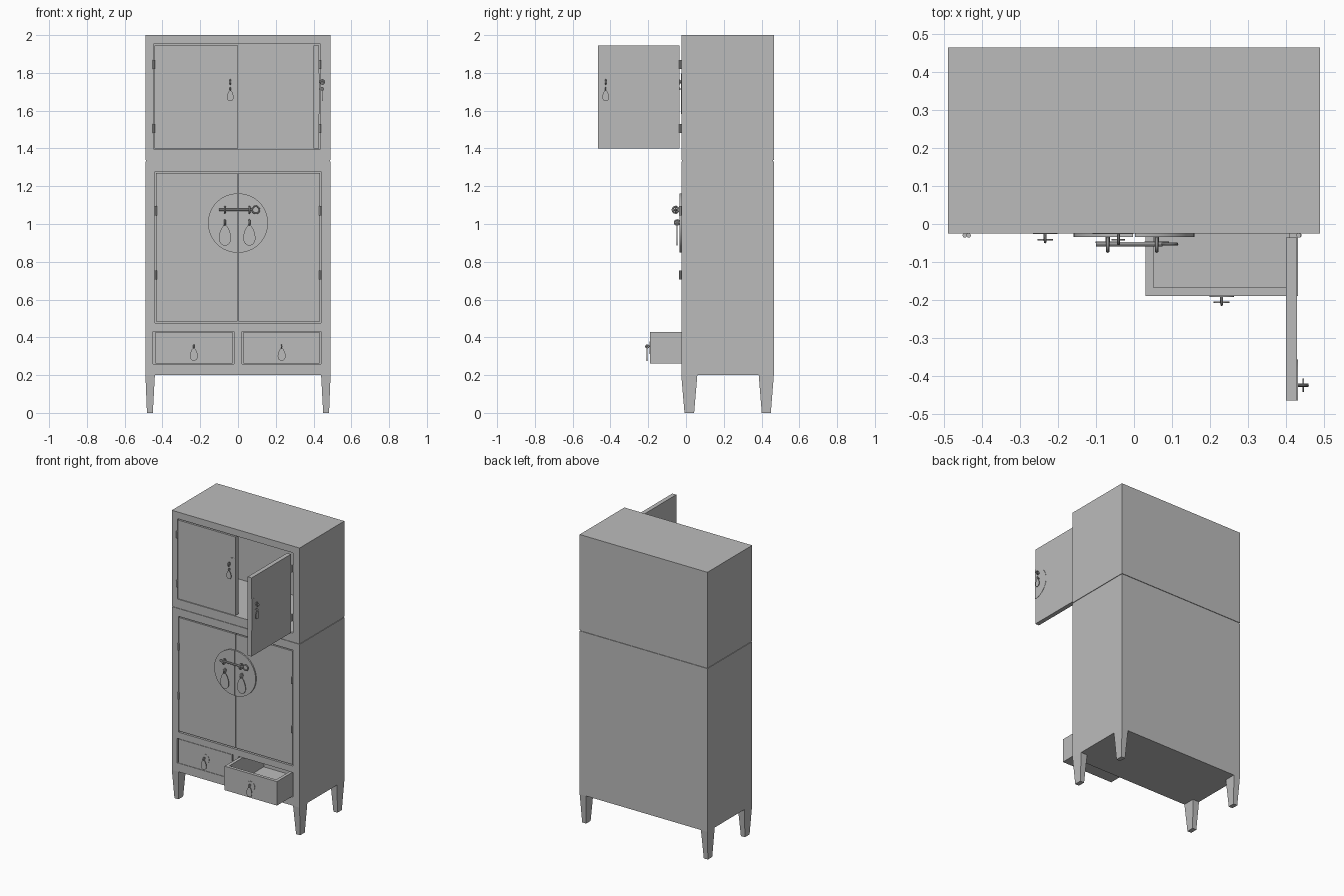
import bpy, bmesh
from math import pi, sin, cos
from mathutils import Matrix, Vector

cube = bpy.data.objects.get("Cube")
if cube:
    bpy.data.objects.remove(cube, do_unlink=True)

grey = bpy.data.materials.new("plain grey")
grey.use_nodes = True
COLOR = (0.5, 0.5, 0.5, 1)
grey.diffuse_color = COLOR
grey.node_tree.nodes["Principled BSDF"].inputs["Base Color"].default_value = COLOR

FRONT, BACK, HALF = -0.025, 0.465, 0.49


def add(name, bm, xf=None, smooth=False):
    if xf:
        bm.transform(xf)
    bmesh.ops.recalc_face_normals(bm, faces=bm.faces)
    mesh = bpy.data.meshes.new(name)
    bm.to_mesh(mesh)
    bm.free()
    mesh.materials.append(grey)
    ob = bpy.data.objects.new(name, mesh)
    bpy.context.collection.objects.link(ob)
    if smooth:
        bpy.ops.object.select_all(action="DESELECT")
        ob.select_set(True)
        bpy.context.view_layer.objects.active = ob
        bpy.ops.object.shade_smooth_by_angle()
    return ob


def box(name, x, y, z, xf=None):
    bm = bmesh.new()
    bmesh.ops.create_cube(bm, size=1)
    for v in bm.verts:
        v.co = Vector([a + (b - a) * (c + 0.5) for (a, b), c in zip((x, y, z), v.co)])
    return add(name, bm, xf)


def rod(name, start, end, radius, xf=None):
    a, b = Vector(start), Vector(end)
    bm = bmesh.new()
    bmesh.ops.create_cone(bm, cap_ends=True, segments=12, radius1=radius,
                          radius2=radius, depth=(b - a).length)
    turn = (b - a).to_track_quat("Z", "Y").to_matrix().to_4x4()
    bm.transform(Matrix.Translation((a + b) / 2) @ turn)
    return add(name, bm, xf, True)


def ring(name, center, axis, major, minor, xf=None):
    bm = bmesh.new()
    n, m = 20, 8
    rows = [[bm.verts.new(((major + minor * cos(2 * pi * j / m)) * cos(2 * pi * i / n),
                           (major + minor * cos(2 * pi * j / m)) * sin(2 * pi * i / n),
                           minor * sin(2 * pi * j / m))) for j in range(m)] for i in range(n)]
    for i in range(n):
        for j in range(m):
            k, q = (i + 1) % n, (j + 1) % m
            bm.faces.new((rows[i][j], rows[k][j], rows[k][q], rows[i][q]))
    turn = Vector(axis).to_track_quat("Z", "Y").to_matrix().to_4x4()
    bm.transform(Matrix.Translation(center) @ turn)
    return add(name, bm, xf, True)


def plate(name, outline, y0, y1, xf=None):
    """Flat x-z outline given thickness in y."""
    bm = bmesh.new()
    face = bm.faces.new([bm.verts.new((x, y0, z)) for x, z in outline])
    out = bmesh.ops.extrude_face_region(bm, geom=[face])["geom"]
    bmesh.ops.translate(bm, vec=(0, y1 - y0, 0),
                        verts=[g for g in out if isinstance(g, bmesh.types.BMVert)])
    return add(name, bm, xf, True)


def half_disc(name, x, z, radius, side, face_y, thick, xf=None):
    pts = [(x + side * radius * sin(pi * i / 32), z + radius * cos(pi * i / 32)) for i in range(33)]
    return plate(name, pts, face_y, face_y - thick, xf)


def drop_pull(name, x, z, width, height, face_y, reach, xf=None):
    """Teardrop pull hanging below an eyelet whose pin sits at height z."""
    r = width * 0.2
    rod(name + "_pin", (x, face_y, z), (x, face_y - reach, z), r * 0.5, xf)
    ring(name + "_eyelet", (x, face_y - reach * 0.75, z), (1, 0, 0), r, r * 0.4, xf)
    pts = []
    for i in range(28):
        t = 2 * pi * i / 28
        taper = 1 - 0.3 * cos(t)
        pts.append((x + width / 2 * sin(t) * taper, z - height / 2 - r + height / 2 * cos(t)))
    plate(name + "_drop", pts, face_y - reach * 0.7, face_y - reach * 0.7 - 0.004, xf)


def carcass(name, z0, z1, openings):
    """Solid case hollowed out by one cutter per compartment."""
    body = box(name, (-HALF, HALF), (FRONT, BACK), (z0, z1))
    for x, z in openings:
        cutter = box("cutter", x, (FRONT - 0.1, BACK - 0.025), z)
        cutter.hide_render = True
        mod = body.modifiers.new("opening", "BOOLEAN")
        mod.operation, mod.solver, mod.object = "DIFFERENCE", "EXACT", cutter
        bpy.context.view_layer.objects.active = body
        bpy.ops.object.modifier_apply(modifier=mod.name)
        bpy.data.objects.remove(cutter, do_unlink=True)


# Cases
carcass("lower_case", 0.2, 1.332, [((-0.44, 0.44), (0.475, 1.278)),
                                   ((-0.45, -0.02), (0.26, 0.43)),
                                   ((0.02, 0.44), (0.26, 0.43))])
carcass("upper_case", 1.338, 2.0, [((-0.448, 0.438), (1.396, 1.953))])
box("case_seam", (-HALF + 0.004, HALF - 0.004), (FRONT + 0.004, BACK - 0.004), (1.33, 1.34))

# Tapered legs
for sx, side in ((-1, "right"), (1, "left")):
    for y0, y1, end in ((FRONT, 0.06, "front"), (0.385, BACK, "back")):
        leg = box(f"{end}_{side}_leg", sorted((sx * 0.44, sx * HALF)), (y0, y1), (0, 0.2))
        mid = Vector((sx * 0.469, (y0 + y1) / 2, 0))
        for v in leg.data.vertices:
            if v.co.z < 0.1:
                v.co.x = mid.x + (v.co.x - mid.x) * 0.62
                v.co.y = mid.y + (v.co.y - mid.y) * 0.6

# Lower doors with round split backplate, pulls and hinges
for s, side in ((-1, "right"), (1, "left")):
    box(f"lower_{side}_door", sorted((s * 0.003, s * 0.434)), (FRONT, 0.005), (0.484, 1.271))
    half_disc(f"lower_{side}_backplate", s * 0.002, 1.005, 0.157, s, FRONT, 0.009)
    px = -0.069 if s < 0 else 0.06
    drop_pull(f"lower_{side}_pull", px, 1.008, 0.062, 0.11, FRONT, 0.03)
    rod(f"{side}_lock_post", (px, FRONT, 1.075), (px, -0.074, 1.075), 0.005)
    ring(f"{side}_lock_eyelet", (px, -0.055, 1.075), (1, 0, 0), 0.016, 0.005)
    for z in (0.73, 1.07):
        rod(f"lower_{side}_hinge", (s * 0.436, -0.03, z - 0.024), (s * 0.436, -0.03, z + 0.024), 0.006)
    for z in (1.505, 1.845):
        hx = -0.446 if s < 0 else 0.434
        rod(f"upper_{side}_hinge", (hx, -0.03, z - 0.024), (hx, -0.03, z + 0.024), 0.006)

# Sliding bolt with ring end
rod("lock_bolt", (-0.1, -0.053, 1.075), (0.075, -0.053, 1.075), 0.006)
ring("lock_bolt_ring", (0.094, -0.053, 1.075), (0, 1, 0), 0.019, 0.004)


# Upper doors: one closed, one swung open on its hinge
def upper_door(side, x0, x1, free, s, y, xf=None):
    box(f"upper_{side}_door", (x0, x1), (y, y + 0.03), (1.4, 1.945), xf)
    half_disc(f"upper_{side}_backplate", free, 1.69, 0.108, s, y, 0.002, xf)
    drop_pull(f"upper_{side}_pull", free + s * 0.04, 1.715, 0.034, 0.058, y, 0.02, xf)
    rod(f"upper_{side}_knob", (free + s * 0.04, y, 1.752),
        (free + s * 0.04, y - 0.03, 1.752), 0.004, xf)
    ring(f"upper_{side}_knob_ring", (free + s * 0.04, y - 0.016, 1.752), (1, 0, 0), 0.012, 0.003, xf)


upper_door("right", -0.443, -0.001, -0.001, -1, FRONT)
swing = Matrix.Translation((0.43, -0.035, 0)) @ Matrix.Rotation(pi / 2, 4, "Z")
upper_door("left", -0.43, 0, -0.43, 1, 0, swing)


# Drawers: one shut, one pulled out
def drawer(side, x0, x1, y):
    z0, z1, t, back = 0.262, 0.428, 0.022, y + 0.42
    name, mid = f"{side}_drawer", (x0 + x1) / 2
    box(name + "_front", (x0, x1), (y, y + t), (z0, z1))
    box(name + "_floor", (x0, x1), (y + t, back), (z0, z0 + 0.015))
    for a, b in ((x0, x0 + t), (x1 - t, x1)):
        box(name + "_wall", (a, b), (y + t, back), (z0 + 0.015, z1))
    box(name + "_back", (x0 + t, x1 - t), (back - t, back), (z0 + 0.015, z1))
    for s in (-1, 1):
        half_disc(name + "_backplate", mid, 0.345, 0.032, s, y, 0.002)
    drop_pull(name + "_pull", mid, 0.352, 0.04, 0.068, y, 0.02)


drawer("right", -0.438, -0.03, FRONT)
drawer("left", 0.03, 0.432, -0.19)
